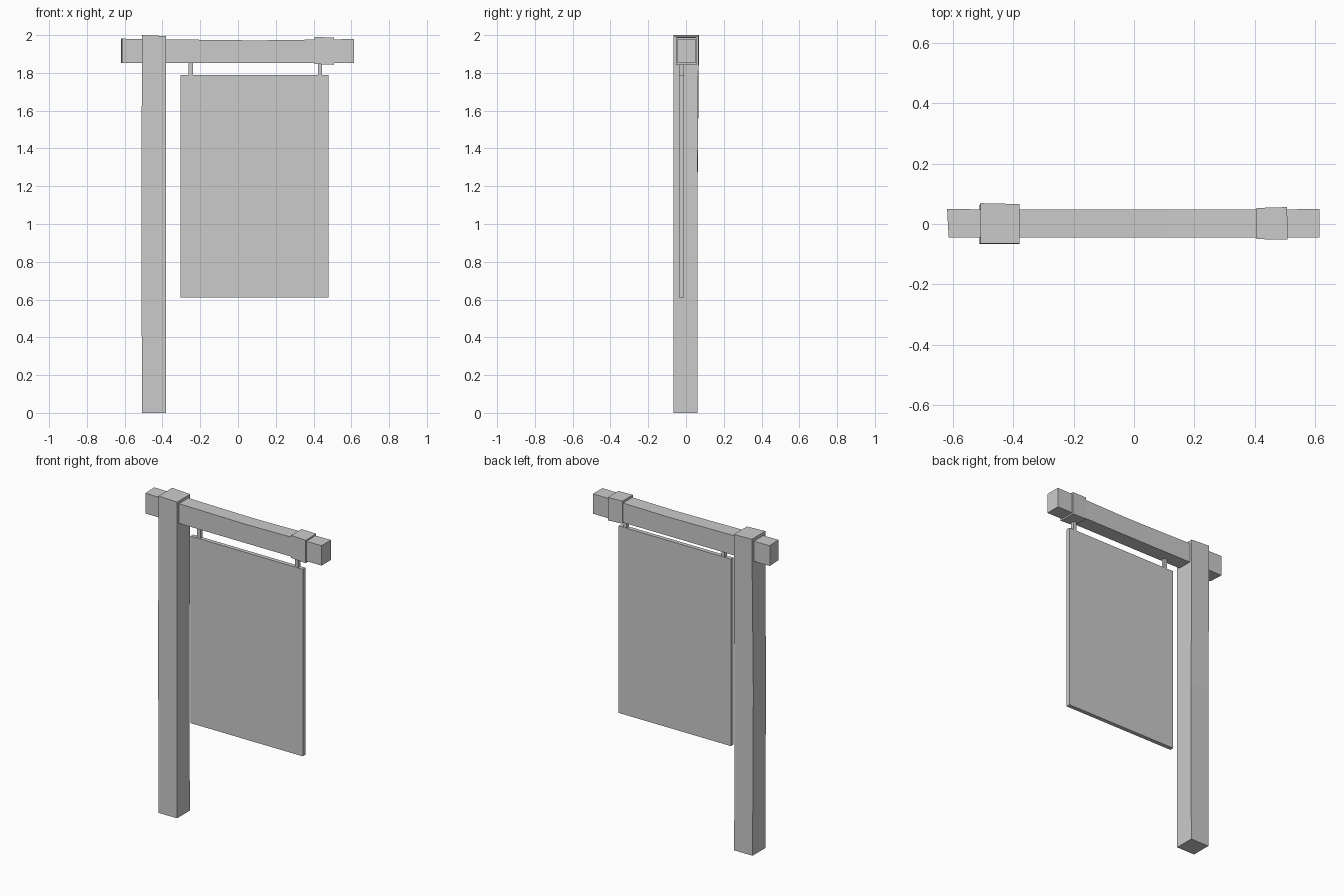
import bpy, bmesh
from mathutils import Vector

if "Cube" in bpy.data.objects:
    bpy.data.objects.remove(bpy.data.objects["Cube"])


def loft(name, rings):
    """Flat-faced closed solid through a row of four-cornered rings."""
    bm = bmesh.new()
    loops = [[bm.verts.new(p) for p in ring] for ring in rings]
    for a, b in zip(loops, loops[1:]):
        for i in range(4):
            j = (i + 1) % 4
            bm.faces.new((a[i], a[j], b[j], b[i]))
    bm.faces.new(loops[0])
    bm.faces.new(loops[-1])
    bmesh.ops.recalc_face_normals(bm, faces=bm.faces)
    mesh = bpy.data.meshes.new(name)
    bm.to_mesh(mesh)
    bm.free()
    ob = bpy.data.objects.new(name, mesh)
    bpy.context.collection.objects.link(ob)
    return ob


def ring_z(z, x0, x1, y0, y1):
    return [Vector(p) for p in ((x0, y0, z), (x1, y0, z), (x1, y1, z), (x0, y1, z))]


def ring_x(x, y0, y1, z0, z1, skew=0.0):
    return [Vector(p) for p in ((x, y0, z0), (x + skew, y1, z0),
                                (x + skew, y1, z1), (x, y0, z1))]


def box(name, x0, x1, y0, y1, z0, z1):
    return loft(name, [ring_z(z0, x0, x1, y0, y1), ring_z(z1, x0, x1, y0, y1)])


# Upright post, slightly hand-hewn at mid height
post = [ring_z(0, -0.508, -0.38, -0.065, 0.062),
        ring_z(1.04, -0.512, -0.38, -0.066, 0.060),
        ring_z(2.0, -0.508, -0.38, -0.065, 0.066)]
post[2][3].y = 0.069
post[2][1].z = post[2][2].z = 1.995
loft("post", post)

# Cross beam with a faint sag along the top
loft("beam", [ring_x(-0.614, -0.045, 0.049, 1.853, 1.981, -0.005),
              ring_x(-0.10, -0.045, 0.048, 1.853, 1.974),
              ring_x(0.10, -0.045, 0.048, 1.853, 1.972),
              ring_x(0.615, -0.045, 0.049, 1.853, 1.979)])

# Collar around the free end of the beam
loft("beam_collar", [ring_x(0.406, -0.050, 0.053, 1.847, 1.990),
                     ring_x(0.509, -0.052, 0.056, 1.843, 1.987, -0.002)])

# Hanging board and its two hangers
box("sign_board", -0.305, 0.478, -0.037, -0.011, 0.61, 1.79)
for side, x in (("left", -0.25), ("right", 0.434)):
    box("hanger_" + side, x - 0.011, x + 0.011, -0.035, -0.013, 1.776, 1.87)
